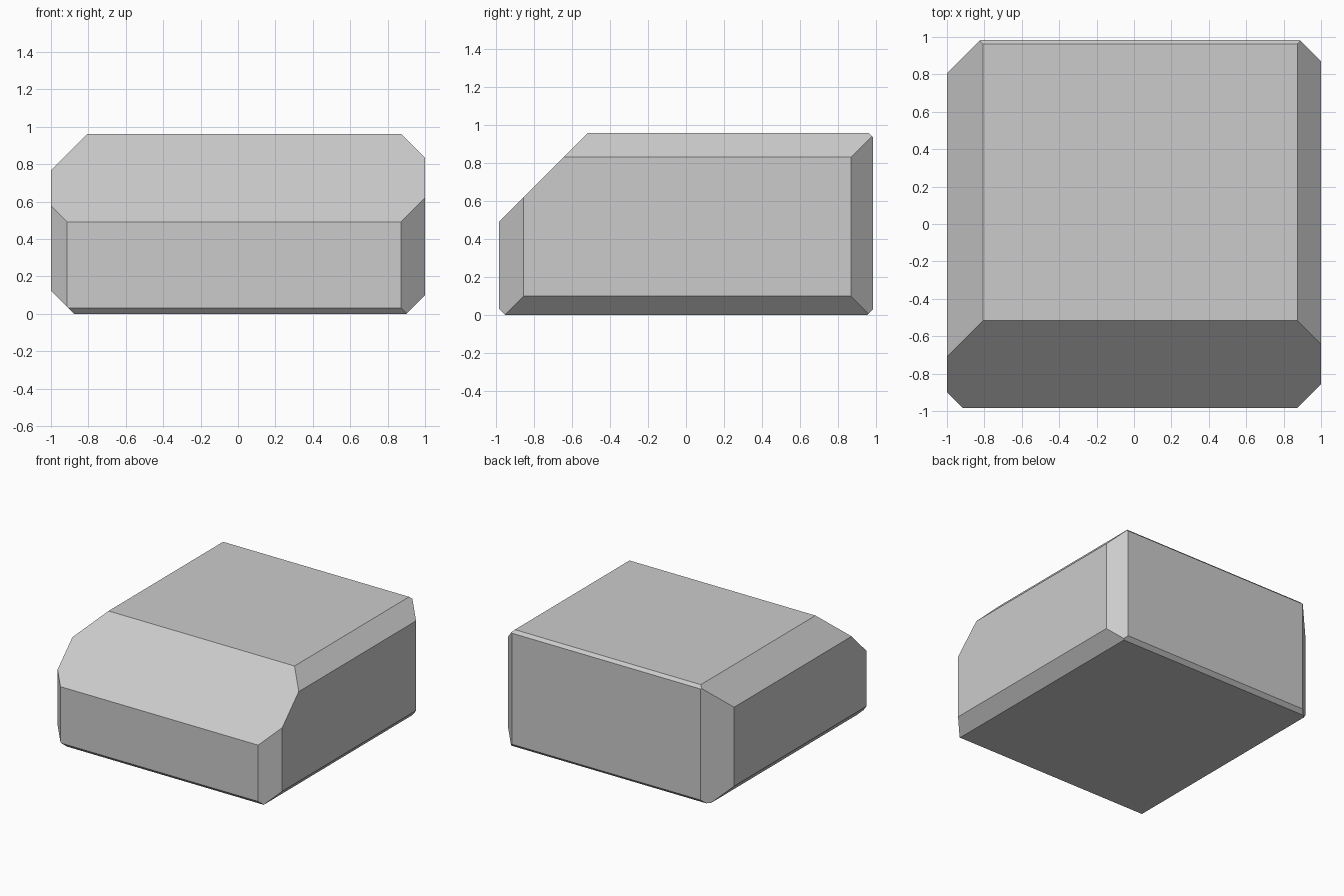
import bpy, bmesh
from mathutils import Vector, Matrix

if "Cube" in bpy.data.objects:
    bpy.data.objects.remove(bpy.data.objects["Cube"])

# Block: 2 x 1.97 x 0.96, standing on z = 0
bm = bmesh.new()
bmesh.ops.create_cube(bm, size=1, matrix=Matrix.Translation((0, 0, 0.48)) @ Matrix.Diagonal((2, 1.97, 0.96, 1)))

# 45-degree edge chamfers: outward direction, and limit of the dot product with it
chamfers = [
    # vertical corners
    ((-1, -1, 0), 1.90), ((1, -1, 0), 1.857), ((1, 1, 0), 1.87), ((-1, 1, 0), 1.807),
    # top edges
    ((-1, 0, 1), 1.768), ((1, 0, 1), 1.833), ((0, -1, 1), 1.477), ((0, 1, 1), 1.922),
    # bottom edges
    ((-1, 0, -1), 0.877), ((1, 0, -1), 0.90), ((0, -1, -1), 0.953), ((0, 1, -1), 0.955),
]
for direction, limit in chamfers:
    n = Vector(direction)
    cut = bmesh.ops.bisect_plane(bm, geom=bm.verts[:] + bm.edges[:] + bm.faces[:], dist=1e-5,
                                 plane_co=n * limit / 2, plane_no=n, clear_outer=True)
    bmesh.ops.holes_fill(bm, edges=[e for e in bm.edges if e.is_boundary], sides=0)
bmesh.ops.recalc_face_normals(bm, faces=bm.faces[:])

mesh = bpy.data.meshes.new("chamfered_block")
bm.to_mesh(mesh)
bm.free()
bpy.context.collection.objects.link(bpy.data.objects.new("chamfered_block", mesh))
